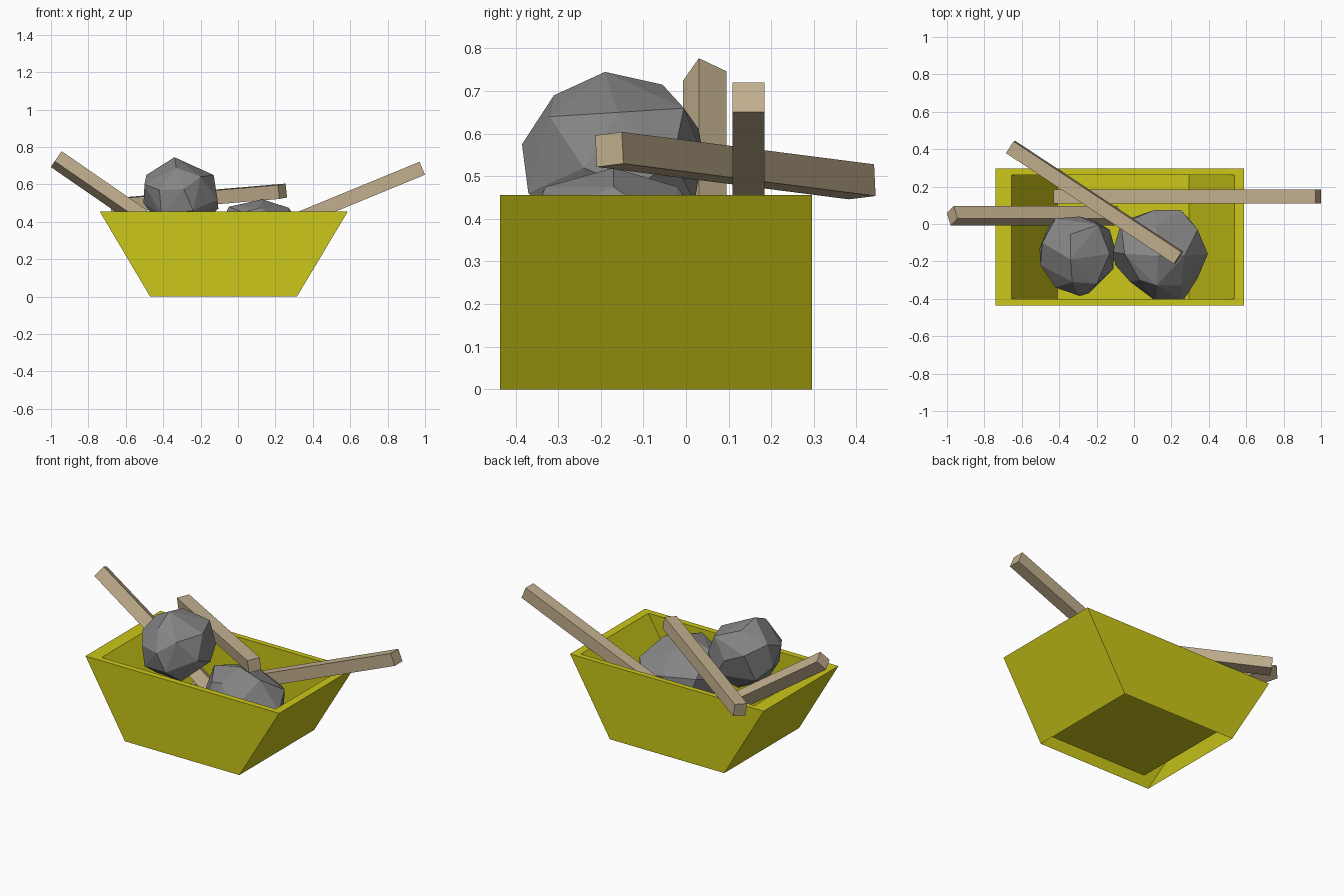
import bpy, bmesh, math
from mathutils import Vector, Matrix


def material(name, rgb):
    m = bpy.data.materials.new(name)
    m.diffuse_color = (*rgb, 1)
    return m


yellow = material("yellow_paint", (0.60, 0.57, 0.01))
wood = material("wood", (0.54, 0.43, 0.27))
stone = material("stone", (0.24, 0.24, 0.24))


def finish(bm, name, mat):
    bmesh.ops.recalc_face_normals(bm, faces=bm.faces[:])
    me = bpy.data.meshes.new(name)
    bm.to_mesh(me)
    bm.free()
    me.materials.append(mat)
    ob = bpy.data.objects.new(name, me)
    bpy.context.collection.objects.link(ob)
    return ob


# Open skip: outer wall, rim, inner wall and raised floor, hollow underneath
def skip():
    bm = bmesh.new()
    loops = []
    for x0, x1, y0, y1, z in ((-0.47, 0.315, -0.437, 0.296, 0),
                              (-0.74, 0.588, -0.437, 0.296, 0.456),
                              (-0.655, 0.538, -0.40, 0.263, 0.456),
                              (-0.41, 0.293, -0.40, 0.263, 0.047)):
        loops.append([bm.verts.new((x, y, z)) for x, y in
                      ((x0, y0), (x1, y0), (x1, y1), (x0, y1))])
    for a, b in zip(loops, loops[1:]):
        for i in range(4):
            j = (i + 1) % 4
            bm.faces.new((a[i], a[j], b[j], b[i]))
    bm.faces.new(loops[-1])
    finish(bm, "skip_container", yellow)


# Square timber between two end centres, rolled about its length
def plank(name, a, b, roll, size=0.075):
    a, b = Vector(a), Vector(b)
    d = (b - a).normalized()
    u = Vector((0, 0, 1)).cross(d).normalized()
    n = d.cross(u)
    r = math.radians(roll)
    u, n = u * math.cos(r) - n * math.sin(r), n * math.cos(r) + u * math.sin(r)
    rot = Matrix((d, u, n)).transposed().to_4x4()
    bm = bmesh.new()
    bmesh.ops.create_cube(bm, size=1, matrix=Matrix.Translation((a + b) / 2) @ rot
                          @ Matrix.Diagonal(((b - a).length, size, size, 1)))
    finish(bm, name, wood)


# Faceted boulder: convex hull of a few corner points
def rock(name, pts):
    bm = bmesh.new()
    for p in pts:
        bm.verts.new(p)
    res = bmesh.ops.convex_hull(bm, input=bm.verts[:])
    junk = {g for g in res["geom_interior"] if isinstance(g, bmesh.types.BMVert)}
    bmesh.ops.delete(bm, geom=list(junk), context='VERTS')
    bmesh.ops.dissolve_limit(bm, angle_limit=math.radians(9),
                             verts=bm.verts[:], edges=bm.edges[:])
    finish(bm, name, stone)


skip()
plank("timber_right", (-0.415, 0.147, 0.11), (0.985, 0.147, 0.686), 0)
plank("timber_left", (-0.972, 0.044, 0.735), (-0.095, 0.044, 0.13), 30)
plank("timber_across", (-0.66, 0.412, 0.487), (0.238, -0.18, 0.563), -6)

rock("rock_upper", [
    (-0.34, -0.19, 0.745), (-0.34, -0.055, 0.715), (-0.33, -0.31, 0.69),
    (-0.13, -0.16, 0.65), (-0.19, -0.005, 0.66), (-0.49, -0.10, 0.65),
    (-0.20, -0.32, 0.64), (-0.42, 0.03, 0.61), (-0.29, 0.04, 0.55),
    (-0.50, -0.22, 0.60), (-0.42, -0.34, 0.57), (-0.29, -0.385, 0.575),
    (-0.13, -0.03, 0.54), (-0.11, -0.24, 0.52), (-0.505, -0.13, 0.50),
    (-0.24, -0.37, 0.46), (-0.41, -0.33, 0.44), (-0.105, -0.12, 0.47),
    (-0.46, -0.02, 0.45), (-0.22, 0.02, 0.44), (-0.20, -0.27, 0.38),
    (-0.40, -0.22, 0.36), (-0.30, -0.08, 0.34)])

rock("rock_lower", [
    (0.13, -0.17, 0.52), (-0.05, -0.16, 0.48), (0.12, -0.33, 0.475),
    (0.27, -0.17, 0.475), (0.12, -0.02, 0.475), (0.03, -0.30, 0.45),
    (0.25, -0.33, 0.40), (0.11, 0.075, 0.36), (0.25, 0.075, 0.34),
    (0.34, -0.03, 0.38), (0.395, -0.16, 0.31), (0.34, -0.29, 0.28),
    (0.26, -0.415, 0.27), (0.12, -0.415, 0.29), (-0.02, -0.31, 0.33),
    (-0.115, -0.15, 0.32), (-0.07, 0.0, 0.36), (-0.10, -0.22, 0.22),
    (-0.02, 0.03, 0.20), (0.30, 0.02, 0.20), (0.33, -0.20, 0.16),
    (0.18, -0.37, 0.14), (0.02, -0.32, 0.14), (0.14, 0.03, 0.14),
    (0.20, -0.20, 0.055), (0.06, -0.14, 0.055)])
